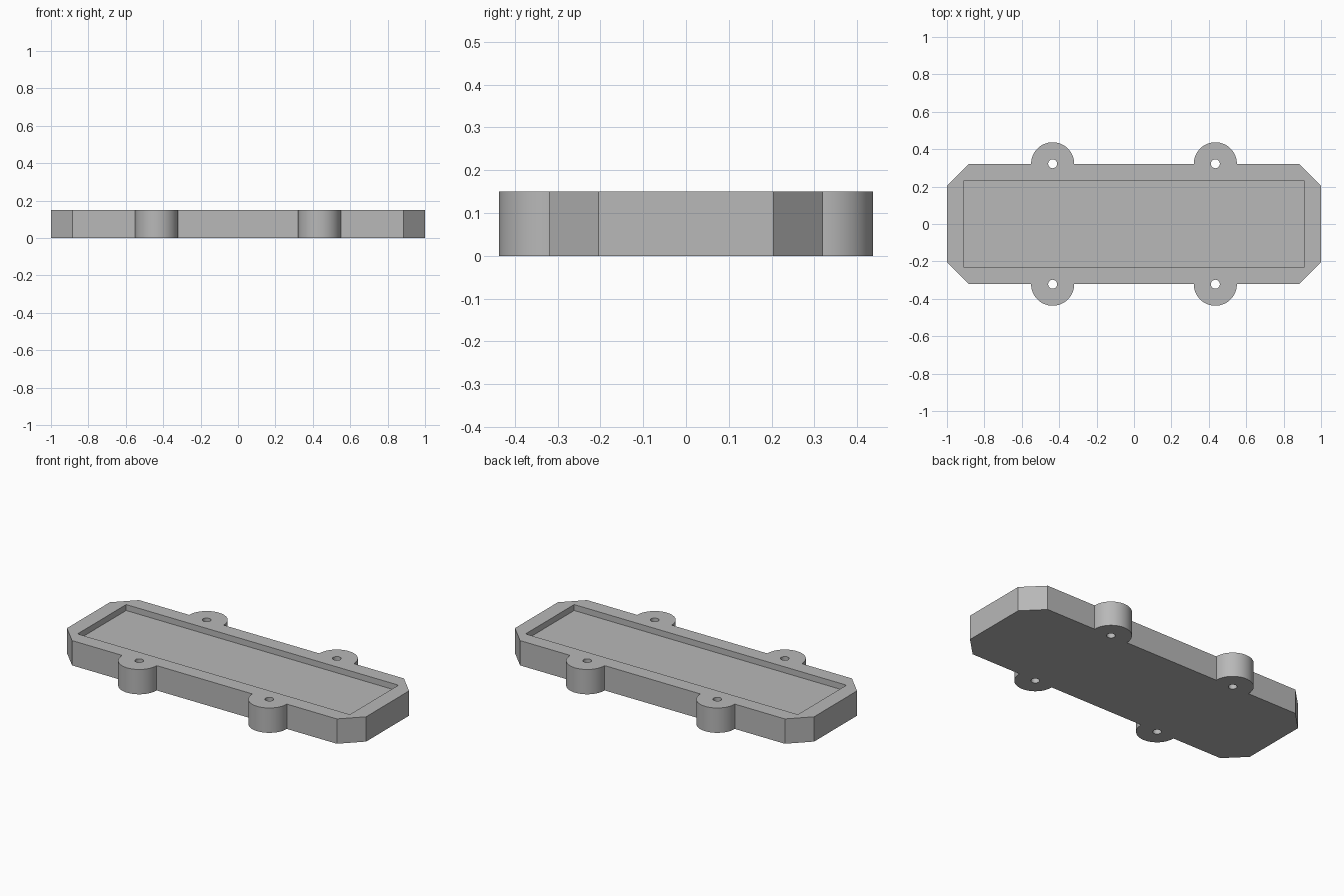
import bpy
import bmesh
import math

HEIGHT = 0.15
POCKET_DEPTH = 0.036
MOUNT_X, MOUNT_Y = 0.435, 0.322

if "Cube" in bpy.data.objects:
    bpy.data.objects.remove(bpy.data.objects["Cube"], do_unlink=True)

grey = bpy.data.materials.new("plain grey")
grey.use_nodes = True
COLOUR = (0.48, 0.48, 0.48, 1)
grey.diffuse_color = COLOUR
grey.node_tree.nodes["Principled BSDF"].inputs["Base Color"].default_value = COLOUR


def prism(name, outline, z0, z1):
    """Extrude a closed outline from z0 up to z1."""
    bm = bmesh.new()
    base = bm.faces.new([bm.verts.new((x, y, z0)) for x, y in outline])
    top = bmesh.ops.extrude_face_region(bm, geom=[base])["geom"]
    verts = [v for v in top if isinstance(v, bmesh.types.BMVert)]
    bmesh.ops.translate(bm, verts=verts, vec=(0, 0, z1 - z0))
    bmesh.ops.recalc_face_normals(bm, faces=bm.faces)
    mesh = bpy.data.meshes.new(name)
    bm.to_mesh(mesh)
    bm.free()
    mesh.materials.append(grey)
    obj = bpy.data.objects.new(name, mesh)
    bpy.context.collection.objects.link(obj)
    return obj


def circle(cx, cy, radius, sides):
    angles = [2 * math.pi * i / sides for i in range(sides)]
    return [(cx + radius * math.cos(a), cy + radius * math.sin(a)) for a in angles]


def combine(target, tool, operation):
    """Apply a boolean and remove its tool."""
    mod = target.modifiers.new(operation.lower(), "BOOLEAN")
    mod.operation = operation
    mod.solver = "EXACT"
    mod.object = tool
    bpy.context.view_layer.objects.active = target
    bpy.ops.object.modifier_apply(modifier=mod.name)
    bpy.data.objects.remove(tool, do_unlink=True)


# Tray body with chamfered corners
quarter = [(1.0, 0.205), (0.885, 0.32)]
half = quarter + [(-x, y) for x, y in reversed(quarter)]
tray = prism("tray", half + [(-x, -y) for x, y in half], 0, HEIGHT)

# Round screw mounts along both long sides, each with a through hole
mounts = [(sx * MOUNT_X, sy * MOUNT_Y) for sx in (-1, 1) for sy in (-1, 1)]
for x, y in mounts:
    combine(tray, prism("mount", circle(x, y, 0.115, 72), 0, HEIGHT), "UNION")
for x, y in mounts:
    combine(tray, prism("hole", circle(x, y, 0.024, 32), -0.1, HEIGHT + 0.1), "DIFFERENCE")

# Shallow rectangular pocket in the top
px, py = 0.91, 0.232
pocket = prism("pocket", [(-px, -py), (px, -py), (px, py), (-px, py)],
               HEIGHT - POCKET_DEPTH, HEIGHT + 0.1)
combine(tray, pocket, "DIFFERENCE")

# Smooth the round walls, keep every edge sharp
bpy.ops.object.select_all(action="DESELECT")
tray.select_set(True)
bpy.context.view_layer.objects.active = tray
bpy.ops.object.shade_smooth_by_angle(angle=math.radians(30))
